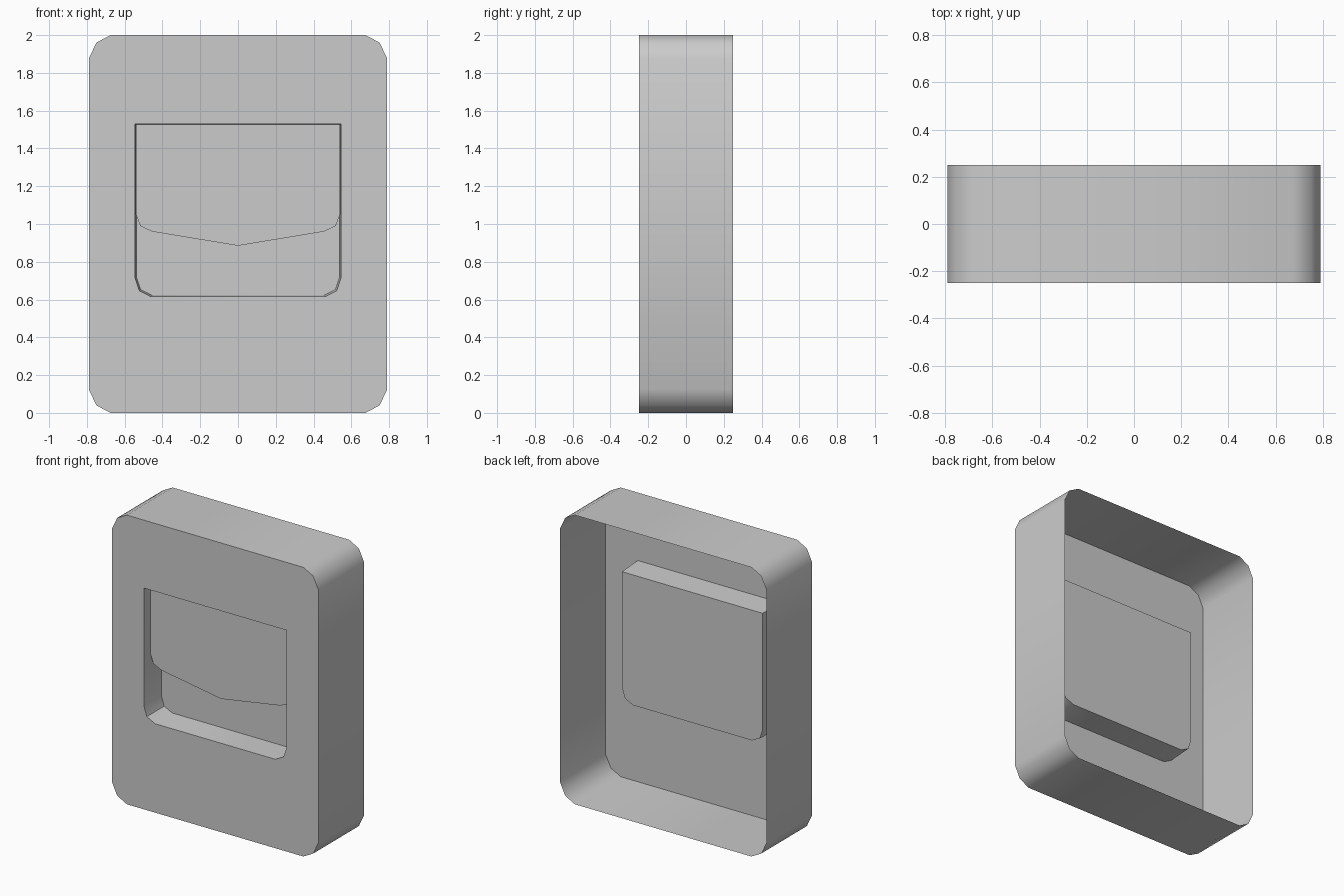
import bpy, bmesh, math

if "Cube" in bpy.data.objects:
    bpy.data.objects.remove(bpy.data.objects["Cube"], do_unlink=True)

FRONT, BACK = -0.25, 0.25
FLAP_Y, POCKET_Y = -0.185, -0.07

grey = bpy.data.materials.new("plain grey")
grey.use_nodes = True
grey.diffuse_color = (0.6, 0.6, 0.6, 1)
grey.node_tree.nodes["Principled BSDF"].inputs["Base Color"].default_value = (0.6, 0.6, 0.6, 1)


def mirrored(half):
    """Close a right-hand outline (bottom to top) by mirroring it across x = 0."""
    return half + [(-x, z) for x, z in reversed(half) if x > 0]


def ring(bm, outline, y):
    return [bm.verts.new((x, y, z)) for x, z in outline]


def wall(bm, a, b):
    """Join two rings with quads facing the inside."""
    n = len(a)
    return [bm.faces.new((a[i], a[(i + 1) % n], b[(i + 1) % n], b[i])) for i in range(n)]


def finish(bm, name):
    mesh = bpy.data.meshes.new(name)
    bm.to_mesh(mesh)
    bm.free()
    mesh.materials.append(grey)
    ob = bpy.data.objects.new(name, mesh)
    bpy.context.collection.objects.link(ob)
    bpy.ops.object.select_all(action='DESELECT')
    ob.select_set(True)
    bpy.context.view_layer.objects.active = ob
    bpy.ops.object.shade_smooth_by_angle(angle=math.radians(40))


# Outlines: casing, pocket mouth, slightly tapered pocket floor
lower = [(0.675, 0), (0.75, 0.04), (0.79, 0.125)]
casing = mirrored(lower + [(x, 2 - z) for x, z in reversed(lower)])
mouth = mirrored([(0.46, 0.615), (0.522, 0.647), (0.545, 0.715), (0.545, 1.53)])
floor = mirrored([(0.455, 0.622), (0.516, 0.653), (0.538, 0.72), (0.538, 1.523)])

# Casing: rounded side walls, open at the back
bm = bmesh.new()
front, back = ring(bm, casing, FRONT), ring(bm, casing, BACK)
bmesh.ops.reverse_faces(bm, faces=wall(bm, front, back))
finish(bm, "casing_walls")

# Front panel with the pocket opening
bm = bmesh.new()
edges = []
for outline in (casing, mouth):
    loop = ring(bm, outline, FRONT)
    edges += [bm.edges.new((loop[i - 1], loop[i])) for i in range(len(loop))]
bmesh.ops.triangle_fill(bm, edges=edges, use_beauty=True, normal=(0, -1, 0))
bm.normal_update()
bmesh.ops.reverse_faces(bm, faces=[f for f in bm.faces if f.normal.y > 0])
finish(bm, "front_panel")

# Recessed pocket
bm = bmesh.new()
rim, base = ring(bm, mouth, FRONT), ring(bm, floor, POCKET_Y)
wall(bm, rim, base)
bm.faces.new(base)
finish(bm, "pocket")

# Flap hanging inside the pocket, with a pointed lower edge
bm = bmesh.new()
flap = mirrored([(0, 0.885), (0.455, 0.96), (0.518, 0.99), (0.541, 1.055), (0.541, 1.527)])
bm.faces.new(ring(bm, flap, FLAP_Y))
finish(bm, "pocket_flap")
